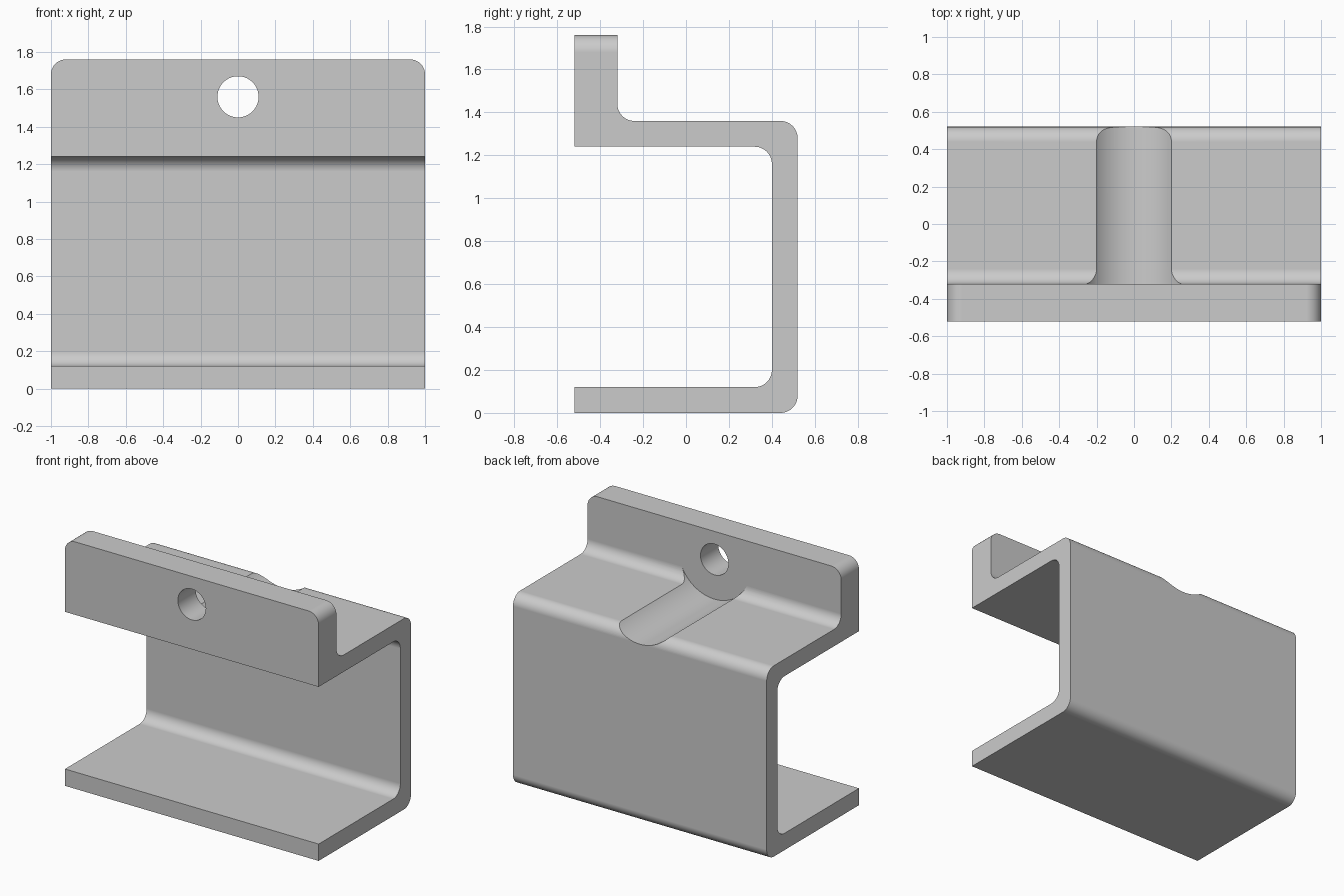
import bpy
import bmesh
import math
from mathutils import Vector

cube = bpy.data.objects.get("Cube")
if cube:
    bpy.data.objects.remove(cube, do_unlink=True)

WALL = 0.12      # sheet thickness
FILLET = 0.08    # every rounded corner
HOLE_Z = 1.56    # shared axis of hole and groove

grey = bpy.data.materials.new("plain grey")
grey.use_nodes = True
grey.diffuse_color = (0.6, 0.6, 0.6, 1)
grey.node_tree.nodes["Principled BSDF"].inputs["Base Color"].default_value = (0.6, 0.6, 0.6, 1)


def rounded(points, steps=14):
    """Outline from (a, b, radius) corners, each filleted by its radius."""
    out = []
    for i, (a, b, r) in enumerate(points):
        p = Vector((a, b))
        if r == 0:
            out.append(p)
            continue
        before = (Vector(points[i - 1][:2]) - p).normalized()
        after = (Vector(points[(i + 1) % len(points)][:2]) - p).normalized()
        centre = p + (before + after) * r
        for k in range(steps + 1):
            t = k / steps * math.pi / 2
            out.append(centre - after * r * math.cos(t) - before * r * math.sin(t))
    return out


def prism(name, outline, start, end, axis):
    """Extrude an outline along x (outline is y, z) or y (outline is x, z)."""
    bm = bmesh.new()
    place = (lambda p, d: (d, p.x, p.y)) if axis == "x" else (lambda p, d: (p.x, d, p.y))
    face = bm.faces.new([bm.verts.new(place(p, start)) for p in outline])
    moved = bmesh.ops.extrude_face_region(bm, geom=[face])["geom"]
    shift = Vector(place(Vector((0, 0)), end - start))
    bmesh.ops.translate(bm, vec=shift, verts=[v for v in moved if isinstance(v, bmesh.types.BMVert)])
    bmesh.ops.recalc_face_normals(bm, faces=bm.faces)
    mesh = bpy.data.meshes.new(name)
    bm.to_mesh(mesh)
    bm.free()
    mesh.materials.append(grey)
    obj = bpy.data.objects.new(name, mesh)
    bpy.context.collection.objects.link(obj)
    return obj


def circle(radius, count):
    return [Vector((radius * math.cos(math.tau * i / count),
                    HOLE_Z + radius * math.sin(math.tau * i / count))) for i in range(count)]


# Bent bracket section, made oversize where the plate outline trims it
front, back, lip = -0.52, 0.52, -0.32
shelf = 1.36
section = rounded([
    (front, 0, 0), (back, 0, FILLET), (back, shelf, FILLET), (lip, shelf, FILLET),
    (lip, 1.9, 0), (front, 1.9, 0), (front, shelf - WALL, 0),
    (back - WALL, shelf - WALL, FILLET), (back - WALL, WALL, FILLET), (front, WALL, 0)])
bracket = prism("bracket", section, -1.1, 1.1, "x")

# Front outline with rounded top corners, mounting hole and tool groove
outline = rounded([(-1, -0.5, 0), (1, -0.5, 0), (1, 1.76, FILLET), (-1, 1.76, FILLET)])
cutters = [
    (prism("outline_helper", outline, -1, 1, "y"), "INTERSECT"),
    (prism("hole_cutter", circle(0.11, 64), -1, 1, "y"), "DIFFERENCE"),
    (prism("groove_cutter", circle(0.283, 128), lip, 1, "y"), "DIFFERENCE")]

bpy.ops.object.select_all(action="DESELECT")
bracket.select_set(True)
bpy.context.view_layer.objects.active = bracket
for cutter, operation in cutters:
    cutter.hide_render = True
    cut = bracket.modifiers.new(cutter.name, "BOOLEAN")
    cut.operation = operation
    cut.solver = "EXACT"
    cut.object = cutter
    bpy.ops.object.modifier_apply(modifier=cut.name)
    bpy.data.objects.remove(cutter, do_unlink=True)

# Smooth fillets, crisp edges, flat-looking large faces
bpy.ops.object.shade_smooth_by_angle(angle=math.radians(25))
weighted = bracket.modifiers.new("weighted normals", "WEIGHTED_NORMAL")
weighted.keep_sharp = True
